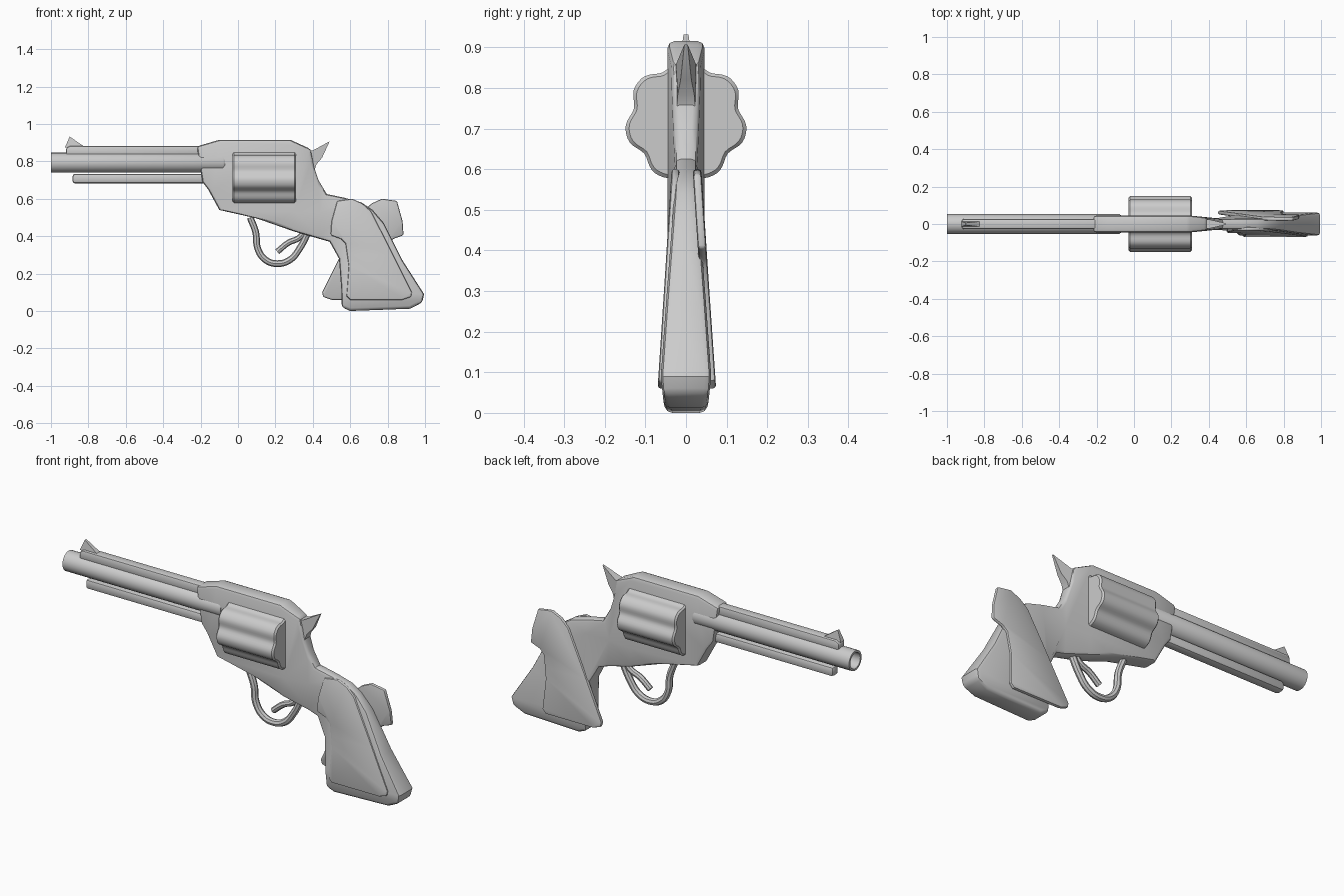
import bpy, bmesh, math
from mathutils import Vector

cube = bpy.data.objects.get("Cube")
if cube:
    bpy.data.objects.remove(cube, do_unlink=True)

grey = bpy.data.materials.new("plain grey")
grey.use_nodes = True
grey.diffuse_color = (0.6, 0.6, 0.6, 1)
bsdf = grey.node_tree.nodes["Principled BSDF"]
bsdf.inputs["Base Color"].default_value = grey.diffuse_color
bsdf.inputs["Roughness"].default_value = 0.6


def ramp(v, a, b):
    """0 at a, 1 at b, clamped."""
    return max(0.0, min(1.0, (v - a) / (b - a)))


def finish(name, bm, bevel=0.0, segments=2):
    bmesh.ops.recalc_face_normals(bm, faces=bm.faces[:])
    mesh = bpy.data.meshes.new(name)
    bm.to_mesh(mesh)
    bm.free()
    mesh.materials.append(grey)
    obj = bpy.data.objects.new(name, mesh)
    bpy.context.collection.objects.link(obj)
    bpy.ops.object.select_all(action='DESELECT')
    obj.select_set(True)
    bpy.context.view_layer.objects.active = obj
    if bevel:
        mod = obj.modifiers.new("Bevel", 'BEVEL')
        mod.width, mod.segments = bevel, segments
        mod.limit_method, mod.angle_limit = 'ANGLE', math.radians(50)
        bpy.ops.object.modifier_apply(modifier=mod.name)
    bpy.ops.object.shade_smooth_by_angle(angle=math.radians(40))
    return obj


def slab(name, outline, depth, cuts=(), bevel=0.0, segments=2):
    """Side outline (x, z) given thickness; depth(x, z) returns near and far y."""
    bm = bmesh.new()
    face = bm.faces.new([bm.verts.new((x, 0, z)) for x, z in outline])
    ext = bmesh.ops.extrude_face_region(bm, geom=[face])
    far = [g for g in ext["geom"] if isinstance(g, bmesh.types.BMVert)]
    bmesh.ops.translate(bm, verts=far, vec=(0, 1, 0))
    for axis, value in cuts:
        normal = Vector((1, 0, 0)) if axis == "x" else Vector((0, 0, 1))
        bmesh.ops.bisect_plane(bm, geom=bm.verts[:] + bm.edges[:] + bm.faces[:],
                               dist=0.012, plane_co=normal * value, plane_no=normal)
    for v in bm.verts:
        near, away = depth(v.co.x, v.co.z)
        v.co.y = away if v.co.y > 0.5 else near
    return finish(name, bm, bevel, segments)


def even(half):
    return lambda x, z: (-half, half)


def lathe(name, profile, count, z, shape=lambda a: 1.0):
    """Rings of (x, radius) around a lengthwise axis, closed at both ends."""
    bm = bmesh.new()
    rings = []
    for x, r in profile:
        ring = []
        for i in range(count):
            a = math.tau * i / count
            k = r * shape(a)
            ring.append(bm.verts.new((x, k * math.cos(a), z + k * math.sin(a))))
        rings.append(ring)
    for p, q in zip(rings, rings[1:]):
        for i in range(count):
            j = (i + 1) % count
            bm.faces.new((p[i], p[j], q[j], q[i]))
    bm.faces.new(rings[0])
    bm.faces.new(rings[-1])
    return finish(name, bm)


def tube(name, points, radius):
    curve = bpy.data.curves.new(name, 'CURVE')
    curve.dimensions = '3D'
    curve.bevel_depth, curve.bevel_resolution = radius, 2
    curve.use_fill_caps = True
    curve.resolution_u = 5
    spline = curve.splines.new('BEZIER')
    spline.bezier_points.add(len(points) - 1)
    for bp, (x, z) in zip(spline.bezier_points, points):
        bp.co = (x, 0, z)
        bp.handle_left_type = bp.handle_right_type = 'AUTO'
    temp = bpy.data.objects.new(name + "_path", curve)
    bpy.context.collection.objects.link(temp)
    bpy.context.view_layer.update()
    mesh = bpy.data.meshes.new_from_object(
        temp.evaluated_get(bpy.context.evaluated_depsgraph_get()))
    bm = bmesh.new()
    bm.from_mesh(mesh)
    bpy.data.objects.remove(temp, do_unlink=True)
    bpy.data.meshes.remove(mesh)
    return finish(name, bm)


# Frame and grip core in one piece, narrowing at the neck and widening to the butt
def frame_depth(x, z):
    half = 0.045 - 0.017 * ramp(x, 0.3, 0.45)
    half += 0.034 * ramp(z, 0.55, 0.1) * ramp(x, 0.42, 0.54)
    half -= 0.012 * ramp(z, 0.06, 0.0) * ramp(x, 0.42, 0.54)
    return -half, half


slab("frame", [
    (-0.22, 0.88), (-0.1, 0.915), (0.28, 0.915), (0.39, 0.865), (0.41, 0.76),
    (0.43, 0.70), (0.475, 0.625), (0.57, 0.605), (0.66, 0.58), (0.72, 0.54),
    (0.78, 0.47), (0.88, 0.27), (0.995, 0.09), (0.985, 0.045), (0.92, 0.012),
    (0.6, 0.0), (0.555, 0.02), (0.552, 0.12), (0.54, 0.28), (0.49, 0.37),
    (0.3, 0.425), (0.1, 0.495), (-0.1, 0.54), (-0.16, 0.65), (-0.19, 0.69)],
    frame_depth, (("x", 0.3), ("x", 0.44), ("x", 0.56), ("z", 0.53), ("z", 0.1)), 0.016)

# Barrel with an open bore, top rib, front sight and rod underneath
lathe("barrel", [(-0.7, 0.04), (-1, 0.042), (-1, 0.053), (-0.08, 0.053), (-0.07, 0.047)],
      24, 0.793)
slab("top_rib", [(-0.92, 0.83), (-0.92, 0.87), (-0.9, 0.882), (-0.15, 0.882), (-0.15, 0.83)],
     even(0.027), bevel=0.01)
slab("front_sight", [(-0.925, 0.875), (-0.9, 0.932), (-0.82, 0.878)],
     lambda x, z: (-0.006, 0.006) if z > 0.9 else (-0.014, 0.014))
slab("under_rod", [(-0.885, 0.682), (-0.885, 0.733), (-0.13, 0.733), (-0.13, 0.682)],
     even(0.026), bevel=0.014)

# Fluted drum with seven lobes
lathe("drum", [(-0.03, 0.142), (-0.022, 0.151), (0.302, 0.151), (0.31, 0.142)], 84, 0.72,
      lambda a: 1 - 0.13 * (0.5 - 0.5 * math.cos(7 * (a - math.pi / 2))) ** 1.5)

# Hammer tapering to its tip
slab("hammer", [(0.36, 0.78), (0.36, 0.86), (0.4, 0.858), (0.49, 0.907), (0.45, 0.82),
                (0.42, 0.785), (0.41, 0.755)],
     lambda x, z: (-0.027 + 0.023 * ramp(x, 0.39, 0.49), 0.027 - 0.023 * ramp(x, 0.39, 0.49)))

# Trigger and its guard
tube("trigger_guard", [(0.065, 0.5), (0.095, 0.42), (0.105, 0.335), (0.145, 0.275),
                       (0.21, 0.253), (0.28, 0.275), (0.33, 0.335), (0.375, 0.42)], 0.018)
tube("trigger", [(0.36, 0.43), (0.325, 0.39), (0.27, 0.365), (0.21, 0.317)], 0.016)

# Grip panels: the far one is the near one turned end for end
panel = [(0.53, 0.588), (0.61, 0.6), (0.665, 0.575), (0.71, 0.535), (0.8, 0.36),
         (0.93, 0.1), (0.925, 0.075), (0.88, 0.06), (0.6, 0.06), (0.58, 0.08),
         (0.592, 0.24), (0.575, 0.36), (0.55, 0.385), (0.495, 0.405), (0.5, 0.48)]


def panel_depth(side):
    def depth(x, z):
        outer = 0.036 + 0.034 * ramp(z, 0.58, 0.06)
        return side * outer, side * (outer - 0.02)
    return depth


slab("right_grip_panel", panel, panel_depth(-1), (("z", 0.3),), 0.008)
slab("left_grip_panel", [(1.38 - x, z) for x, z in panel], panel_depth(1.06),
     (("z", 0.3),), 0.008)
